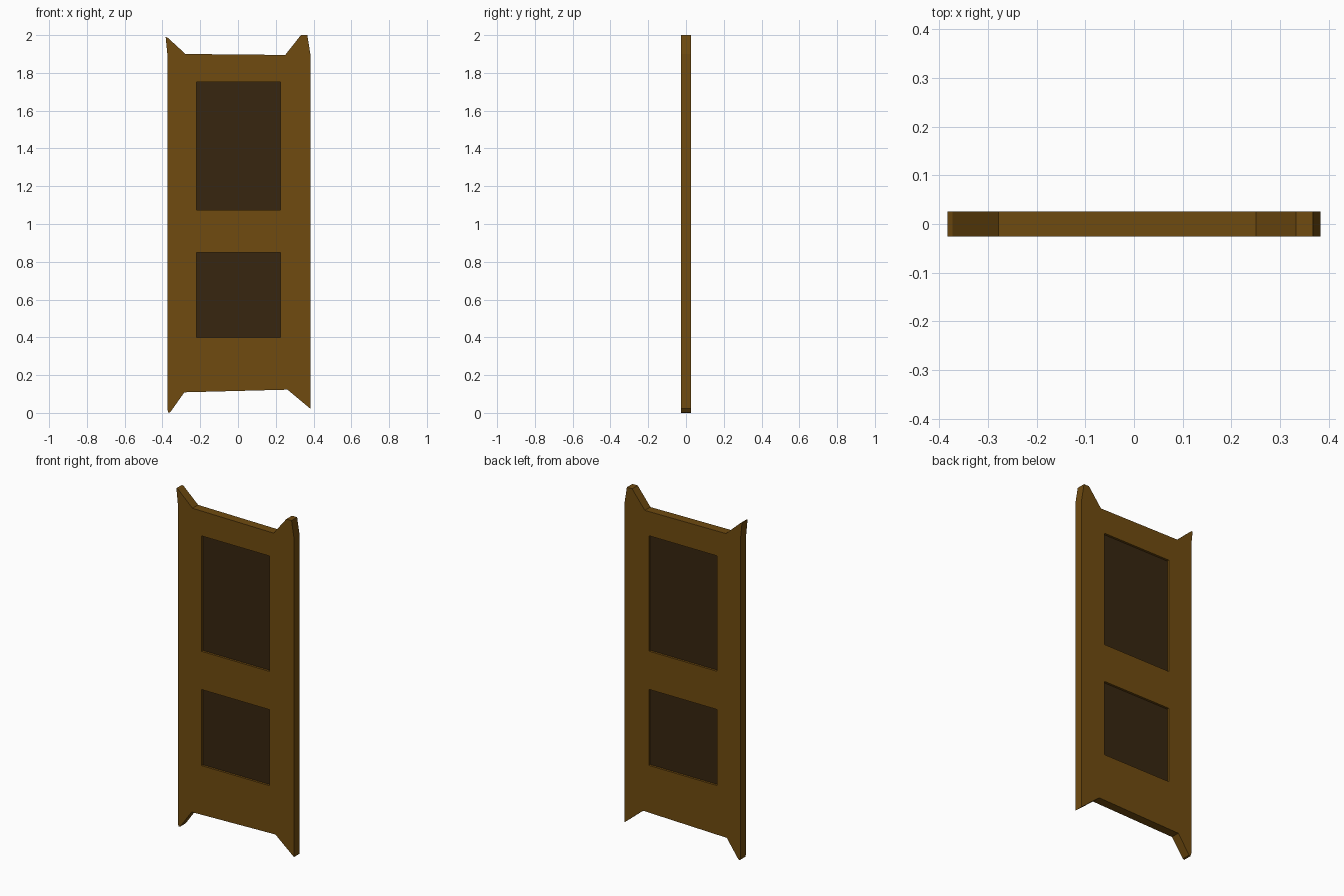
import bpy, math

if "Cube" in bpy.data.objects:
    bpy.data.objects.remove(bpy.data.objects["Cube"])

def material(name, rgb):
    m = bpy.data.materials.new(name)
    m.diffuse_color = (*rgb, 1)
    m.use_nodes = True
    m.node_tree.nodes["Principled BSDF"].inputs["Base Color"].default_value = m.diffuse_color
    return m

wood = material("wood", (0.16, 0.07, 0.005))
dark_wood = material("dark_wood", (0.038, 0.019, 0.005))

HALF_THICKNESS = 0.026
PANEL_DEPTH = 0.026
PANEL_X = (-0.219, 0.224)
PANELS = {"upper_panel": (1.073, 1.753), "lower_panel": (0.40, 0.848)}

# Uneven cartoon door outline with four pointed corners (x, z)
outline = [(-0.374, 0.02), (-0.374, 1.90), (-0.383, 1.99), (-0.373, 1.987),
           (-0.278, 1.90), (0.25, 1.895), (0.333, 2.0), (0.367, 2.0),
           (0.383, 1.90), (0.383, 0.022), (0.262, 0.123), (-0.284, 0.109),
           (-0.359, 0.003), (-0.368, 0.0)]

# Door slab: filled profile with two panel openings, extruded
curve = bpy.data.curves.new("door_slab", 'CURVE')
curve.dimensions = '2D'
curve.fill_mode = 'BOTH'
curve.extrude = HALF_THICKNESS

def add_loop(points):
    s = curve.splines.new('POLY')
    s.points.add(len(points) - 1)
    for p, (x, z) in zip(s.points, points):
        p.co = (x, z, 0, 1)
    s.use_cyclic_u = True

add_loop(outline)
x0, x1 = PANEL_X
for z0, z1 in PANELS.values():
    add_loop([(x0, z0), (x1, z0), (x1, z1), (x0, z1)])

slab = bpy.data.objects.new("door_slab", curve)
bpy.context.collection.objects.link(slab)
slab.rotation_euler.x = math.pi / 2
bpy.context.view_layer.objects.active = slab
slab.select_set(True)
bpy.ops.object.convert(target='MESH')
slab = bpy.context.object
bpy.ops.object.shade_flat()
slab.data.materials.clear()
slab.data.materials.append(wood)

# Recessed dark panels, visible on both faces
for name, (z0, z1) in PANELS.items():
    bpy.ops.mesh.primitive_cube_add(size=1, location=((x0 + x1) / 2, 0, (z0 + z1) / 2))
    panel = bpy.context.object
    panel.name = name
    panel.scale = (x1 - x0, PANEL_DEPTH, z1 - z0)
    panel.data.materials.append(dark_wood)
